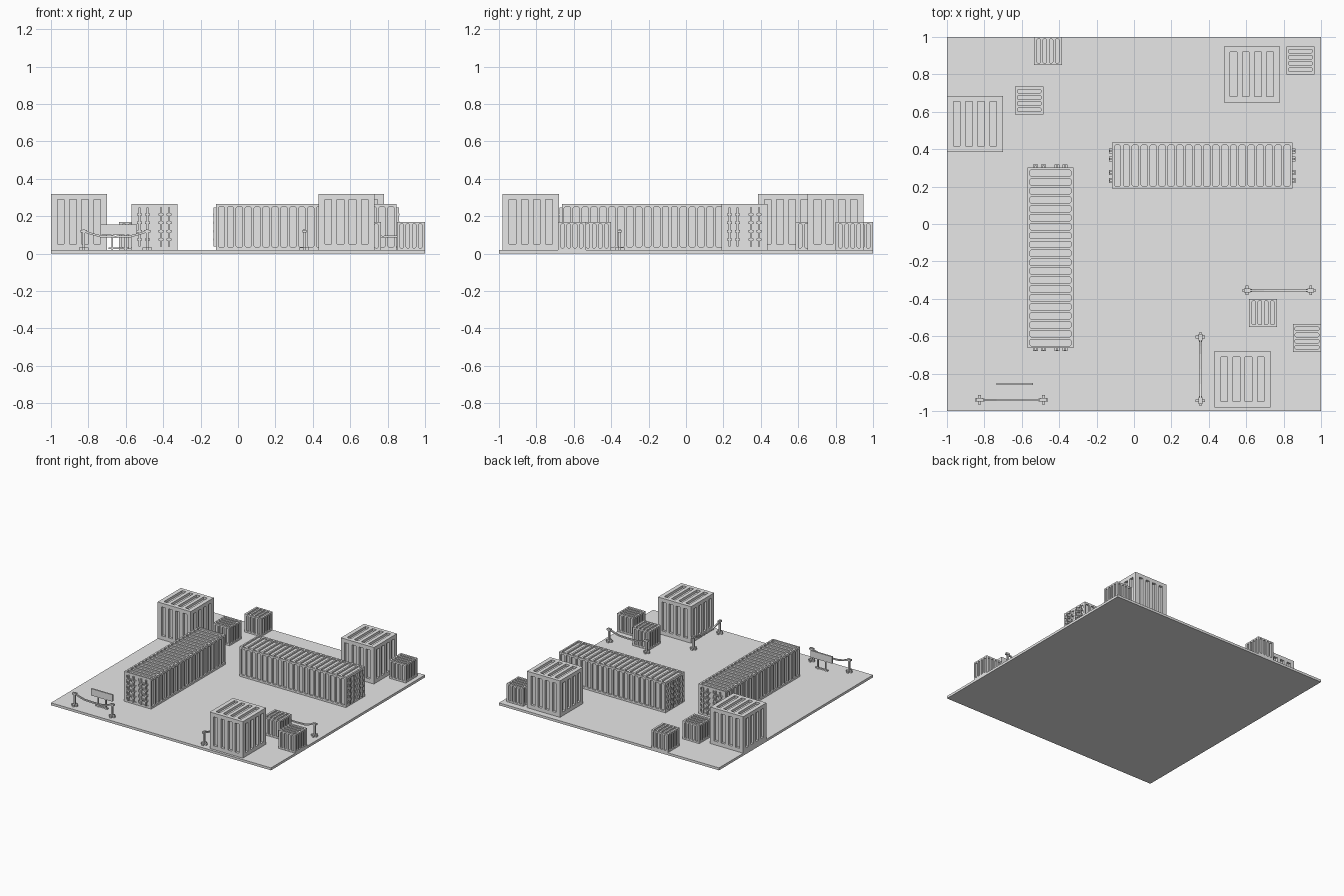
import bpy, bmesh, math
from mathutils import Matrix, Vector

if "Cube" in bpy.data.objects:
    bpy.data.objects.remove(bpy.data.objects["Cube"])

GRAY = (0.8, 0.8, 0.8, 1)
gray = bpy.data.materials.new("plain_gray")
gray.use_nodes = True
gray.diffuse_color = GRAY
gray.node_tree.nodes["Principled BSDF"].inputs["Base Color"].default_value = GRAY
FLOOR = 0.02


def add_box(bm, centre, dims, depth_axis=None, chamfer=0):
    m = Matrix.Translation(centre) @ Matrix.Diagonal((*dims, 1))
    verts = bmesh.ops.create_cube(bm, size=1, matrix=m)["verts"]
    if chamfer:
        edges = {e for v in verts for e in v.link_edges}
        along = [e for e in edges
                 if abs((e.verts[0].co - e.verts[1].co).normalized()[depth_axis]) > 0.9]
        bmesh.ops.bevel(bm, geom=along, offset=chamfer, segments=1, affect="EDGES")


def add_bar(bm, a, b, thick):
    a, b = Vector(a), Vector(b)
    turn = (b - a).to_track_quat("X", "Z").to_matrix().to_4x4()
    size = Matrix.Diagonal(((b - a).length + thick * 0.4, thick, thick, 1))
    bmesh.ops.create_cube(bm, size=1, matrix=Matrix.Translation((a + b) / 2) @ turn @ size)


def finish(bm, name):
    mesh = bpy.data.meshes.new(name)
    bm.to_mesh(mesh)
    bm.free()
    mesh.materials.append(gray)
    return place(mesh, name)


def place(mesh, name, x=0, y=0, quarter=False):
    obj = bpy.data.objects.new(name, mesh)
    obj.location = (x, y, FLOOR)
    obj.rotation_euler.z = math.pi / 2 if quarter else 0
    bpy.context.collection.objects.link(obj)
    return obj


def slotted_box(name, dims, slots, chamfer):
    """Box on its base with recessed slots; each slot is (centre, dims, depth axis)."""
    bm = bmesh.new()
    add_box(bm, (0, 0, dims[2] / 2), dims)
    box = finish(bm, name)
    bm = bmesh.new()
    for centre, size, axis in slots:
        add_box(bm, centre, size, axis, chamfer)
    cutter = finish(bm, name + "_cutter")
    cutter.hide_render = True
    mod = box.modifiers.new("slots", "BOOLEAN")
    mod.operation, mod.object, mod.solver = "DIFFERENCE", cutter, "EXACT"
    bpy.context.view_layer.update()
    mesh = bpy.data.meshes.new_from_object(
        box.evaluated_get(bpy.context.evaluated_depsgraph_get()))
    bpy.data.objects.remove(box)
    bpy.data.objects.remove(cutter)
    return mesh


def crate_mesh(name, s, width, length, pitch, depth, chamfer):
    slots = []
    for i in range(4):
        u = (i - 1.5) * pitch
        slots.append(((u, 0, s), (width, length, 2 * depth), 2))
        for side in (-1, 1):
            slots.append(((u, side * s / 2, s / 2), (width, 2 * depth, length), 1))
            slots.append(((side * s / 2, u, s / 2), (2 * depth, width, length), 0))
    return slotted_box(name, (s, s, s), slots, chamfer)


# Ground slab
bm = bmesh.new()
add_box(bm, (0, 0, -FLOOR / 2), (2, 2, FLOOR))
finish(bm, "ground_slab")

# Large crates
large = crate_mesh("large_crate", 0.3, 0.036, 0.238, 0.065, 0.02, 0)
for x, y in ((0.63, 0.80), (-0.85, 0.535), (0.58, -0.83)):
    place(large, "large_crate", x, y)

# Small crates
small = crate_mesh("small_crate", 0.15, 0.019, 0.127, 0.033, 0.01, 0.004)
for x, y, quarter in ((-0.46, 0.925, False), (-0.56, 0.66, True), (0.89, 0.875, True),
                      (0.69, -0.475, False), (0.925, -0.61, True)):
    place(small, "small_crate", x, y, quarter)

# Container body: corrugated roof and sides, panelled ends
L, W = 0.966, 0.245
slots = []
for i in range(20):
    y = (i - 9.5) * 0.0477
    slots.append(((0, y, W), (0.22, 0.034, 0.024), 2))
    for side in (-1, 1):
        slots.append(((side * W / 2, y, W / 2), (0.024, 0.034, 0.215), 0))
for end in (-1, 1):
    for door in (-1, 1):
        for row in range(5):
            slots.append(((door * 0.055, end * L / 2, 0.034 + row * 0.0443),
                          (0.094, 0.016, 0.03), 1))
body = slotted_box("container_body", (W, L, W), slots, 0.006)

# Door locking rods and their brackets
bm = bmesh.new()
for end in (-1, 1):
    for door in (-1, 1):
        for off in (0.036, 0.079):
            x = door * off
            add_box(bm, (x, end * (L / 2 + 0.006), 0.1225), (0.011, 0.012, 0.21))
            for row in range(4):
                add_box(bm, (x, end * (L / 2 + 0.007), 0.056 + row * 0.0443),
                        (0.027, 0.016, 0.012))
rods_obj = finish(bm, "container_door_rods")
rods = rods_obj.data
bpy.data.objects.remove(rods_obj)
for x, y, quarter in ((-0.447, -0.181, False), (0.365, 0.312, True)):
    place(body, "container_body", x, y, quarter)
    place(rods, "container_door_rods", x, y, quarter)

# Barrier: two posts on cross feet joined by a sagging rail
bm = bmesh.new()
for side in (-1, 1):
    x = side * 0.17
    add_box(bm, (x, 0, 0.055), (0.014, 0.014, 0.11))
    add_box(bm, (x, 0, 0.007), (0.05, 0.016, 0.014))
    add_box(bm, (x, 0, 0.007), (0.016, 0.05, 0.0139))
    add_box(bm, (x, 0, 0.1), (0.034, 0.02, 0.014))
    path = [(x, 0, 0.1), (side * 0.125, 0, 0.085), (side * 0.08, 0, 0.073), (0, 0, 0.07)]
    for a, b in zip(path, path[1:]):
        add_bar(bm, a, b, 0.011)
barrier_obj = finish(bm, "barrier")
barrier = barrier_obj.data
bpy.data.objects.remove(barrier_obj)
for x, y, quarter in ((-0.655, -0.94, False), (0.355, -0.775, True), (0.775, -0.355, False)):
    place(barrier, "barrier", x, y, quarter)

# Sign board standing on two thin legs
bm = bmesh.new()
add_box(bm, (0, 0, 0.107), (0.195, 0.012, 0.056))
add_box(bm, (0, 0, 0.009), (0.11, 0.01, 0.01))
for side in (-1, 1):
    add_box(bm, (side * 0.035, 0, 0.045), (0.01, 0.01, 0.09))
sign = finish(bm, "sign_board")
sign.location = (-0.637, -0.855, FLOOR)
